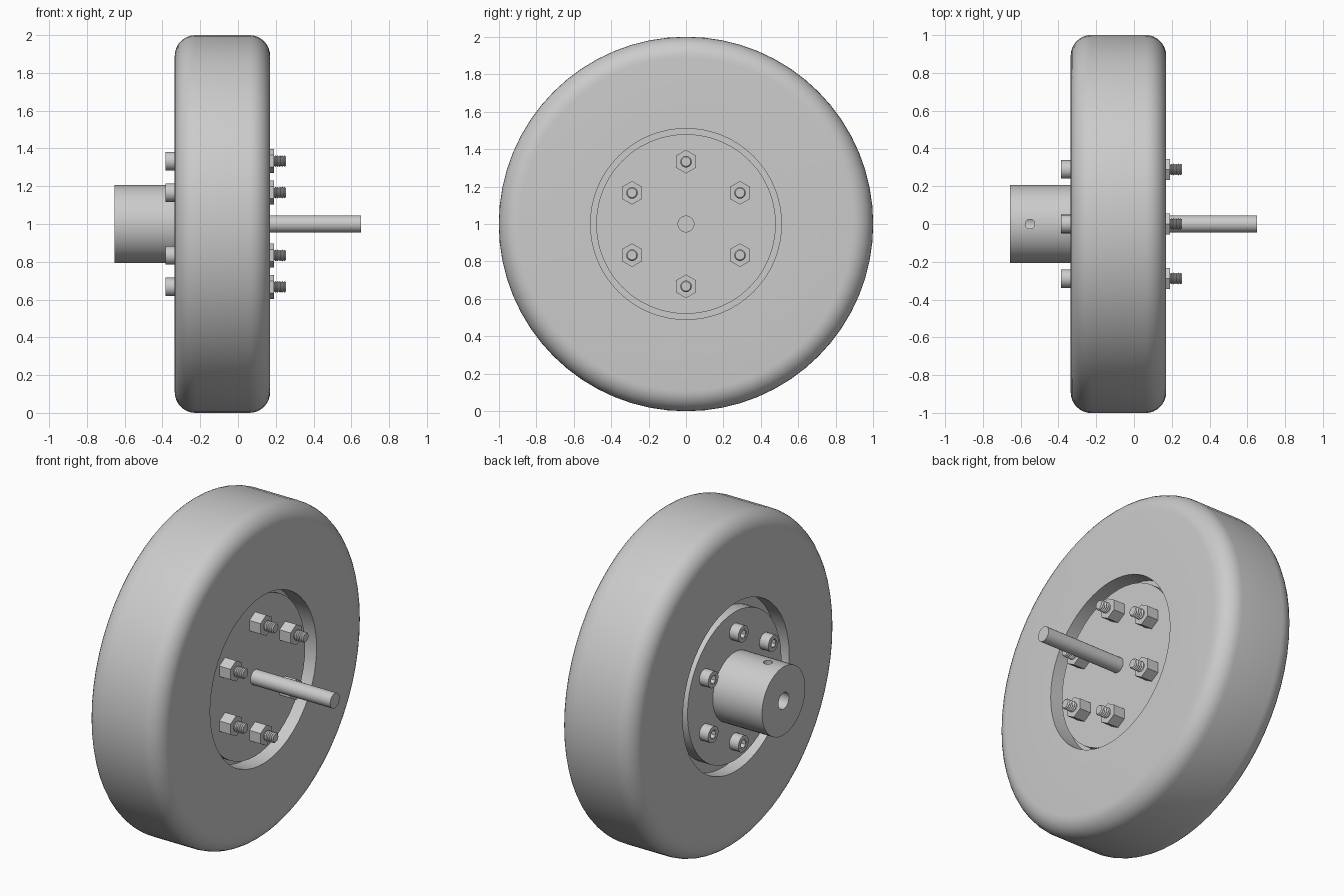
import bpy
import bmesh
from math import sin, cos, pi, radians
from mathutils import Matrix, Vector

if "Cube" in bpy.data.objects:
    bpy.data.objects.remove(bpy.data.objects["Cube"], do_unlink=True)

grey = bpy.data.materials.new("plain grey")
grey.use_nodes = True
colour = (0.6, 0.6, 0.6, 1)
grey.diffuse_color = colour
grey.node_tree.nodes["Principled BSDF"].inputs["Base Color"].default_value = colour

AXLE = Vector((0, 0, 1))


def lathe(name, profile, steps, centre=AXLE, closed=False, smooth=True, start=0.0):
    """Revolve (x, radius) points about a line parallel to x."""
    bm = bmesh.new()
    turn = Matrix.Rotation(start, 3, 'X')
    verts = [bm.verts.new(turn @ Vector((x, 0, r))) for x, r in profile]
    pairs = list(zip(verts, verts[1:]))
    if closed:
        pairs.append((verts[-1], verts[0]))
    edges = [bm.edges.new(p) for p in pairs]
    bmesh.ops.spin(bm, geom=verts + edges, cent=(0, 0, 0), axis=(1, 0, 0),
                   angle=2 * pi, steps=steps, use_merge=True)
    bmesh.ops.remove_doubles(bm, verts=bm.verts, dist=1e-5)
    bmesh.ops.recalc_face_normals(bm, faces=bm.faces)
    mesh = bpy.data.meshes.new(name)
    bm.to_mesh(mesh)
    bm.free()
    mesh.materials.append(grey)
    obj = bpy.data.objects.new(name, mesh)
    obj.location = centre
    bpy.context.collection.objects.link(obj)
    if smooth:
        bpy.ops.object.select_all(action='DESELECT')
        obj.select_set(True)
        bpy.context.view_layer.objects.active = obj
        bpy.ops.object.shade_smooth_by_angle(angle=radians(30))
    return obj


# Tyre: rounded shoulders, straight inner bore
left, right, hole, fillet = -0.335, 0.17, 0.51, 0.11
shoulder = [(right - fillet + fillet * sin(a), 1 - fillet + fillet * cos(a))
            for a in (i * pi / 16 for i in range(9))]
other = [(left + right - x, r) for x, r in reversed(shoulder)]
lathe("tyre", other + shoulder + [(right, hole), (left, hole)], 64, closed=True)

# Wheel core: recessed plate on one side, raised flange on the other
lathe("wheel_core", [(-0.325, 0), (-0.325, 0.45), (-0.25, 0.45), (-0.25, 0.515),
                     (0.06, 0.515), (0.06, 0.48), (0.115, 0.48), (0.115, 0)], 48)

# Hub boss with a central bore and a radial set screw hole
boss = lathe("hub_boss", [(-0.31, 0), (-0.31, 0.207), (-0.655, 0.207),
                          (-0.655, 0.05), (-0.33, 0.05), (-0.33, 0)], 48)
bpy.ops.mesh.primitive_cylinder_add(vertices=20, radius=0.025, depth=0.3,
                                    location=(-0.55, 0, 1.18))
cutter = bpy.context.object
cutter.name = "set_screw_cutter"
cutter.data.materials.append(grey)
cutter.hide_render = True
cutter.hide_set(True)
cut = boss.modifiers.new("set screw hole", 'BOOLEAN')
cut.operation = 'DIFFERENCE'
cut.solver = 'EXACT'
cut.object = cutter

# Axle shaft
lathe("axle_shaft", [(0.1, 0), (0.1, 0.045), (0.65, 0.045), (0.65, 0)], 32)

# Six bolts with socket heads, hex nuts and threaded ends
pitch = 0.012
thread = [(0.18, 0)]
for i in range(6):
    thread += [(0.18 + i * pitch, 0.025), (0.18 + (i + 0.5) * pitch, 0.031)]
thread += [(0.253, 0.025), (0.253, 0)]

for i in range(6):
    a = i * pi / 3
    spot = AXLE + Vector((0, sin(a), cos(a))) * 0.333
    n = str(i + 1)
    lathe("bolt_head_" + n, [(-0.32, 0), (-0.32, 0.049), (-0.385, 0.049),
                             (-0.385, 0.028)], 24, spot)
    lathe("bolt_socket_" + n, [(-0.385, 0.028), (-0.35, 0.028), (-0.35, 0)],
          6, spot, smooth=False).data.flip_normals()
    # Ring closing the round head against its six-sided socket
    lathe("socket_rim_" + n, [(-0.3851, 0.03), (-0.3851, 0.024)], 6, spot,
          smooth=False)
    lathe("hex_nut_" + n, [(0.11, 0), (0.11, 0.063), (0.19, 0.063), (0.19, 0)],
          6, spot, smooth=False)
    lathe("bolt_thread_" + n, thread, 20, spot)
